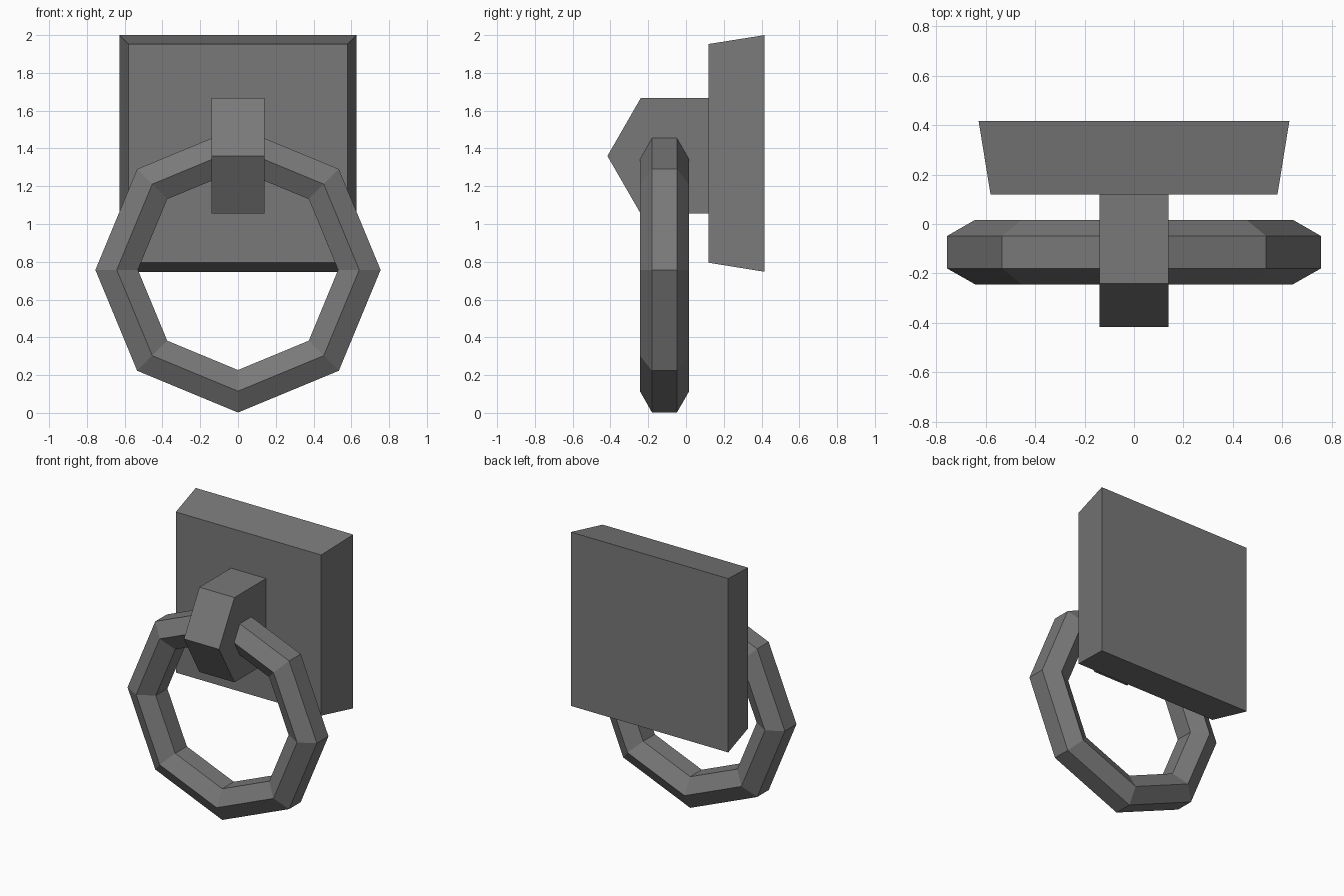
import bpy
import bmesh
from math import sin, cos, tau

cube = bpy.data.objects.get("Cube")
if cube:
    bpy.data.objects.remove(cube, do_unlink=True)

iron = bpy.data.materials.new("dark_grey_iron")
iron.use_nodes = True
GREY = (0.19, 0.19, 0.19, 1)
iron.diffuse_color = GREY
shader = iron.node_tree.nodes["Principled BSDF"]
shader.inputs["Base Color"].default_value = GREY
shader.inputs["Roughness"].default_value = 0.7


def loft(name, loops, closed=False):
    """Bridge equal-length loops of points; cap the ends or join them in a ring."""
    bm = bmesh.new()
    rows = [[bm.verts.new(p) for p in loop] for loop in loops]
    pairs = list(zip(rows, rows[1:]))
    if closed:
        pairs.append((rows[-1], rows[0]))
    else:
        bm.faces.new(rows[0])
        bm.faces.new(rows[-1])
    for a, b in pairs:
        for i in range(len(a)):
            j = (i + 1) % len(a)
            bm.faces.new((a[i], a[j], b[j], b[i]))
    bmesh.ops.recalc_face_normals(bm, faces=bm.faces)
    mesh = bpy.data.meshes.new(name)
    bm.to_mesh(mesh)
    bm.free()
    mesh.materials.append(iron)
    obj = bpy.data.objects.new(name, mesh)
    bpy.context.collection.objects.link(obj)
    return obj


# Tapered wall plate, wider at the back
def rectangle(y, half, bottom, top):
    return [(-half, y, bottom), (half, y, bottom), (half, y, top), (-half, y, top)]


loft("wall_plate", [rectangle(0.12, 0.58, 0.795, 1.953),
                    rectangle(0.416, 0.628, 0.747, 2.0)])

# Pointed block that holds the ring, its back sunk into the plate
side = [(0.15, 1.055), (-0.24, 1.055), (-0.416, 1.36), (-0.24, 1.666), (0.15, 1.666)]
loft("ring_holder", [[(x, y, z) for y, z in side] for x in (-0.14, 0.14)])

# Eight-sided ring with a six-sided section
SIDES = 8
CENTRE_Z = 0.757
section = [(0.755, -0.18), (0.755, -0.048), (0.642, 0.017),
           (0.53, -0.048), (0.53, -0.18), (0.642, -0.244)]
angles = [tau * i / SIDES for i in range(SIDES)]
loft("knocker_ring",
     [[(r * cos(a), y, CENTRE_Z + r * sin(a)) for r, y in section] for a in angles],
     closed=True)
